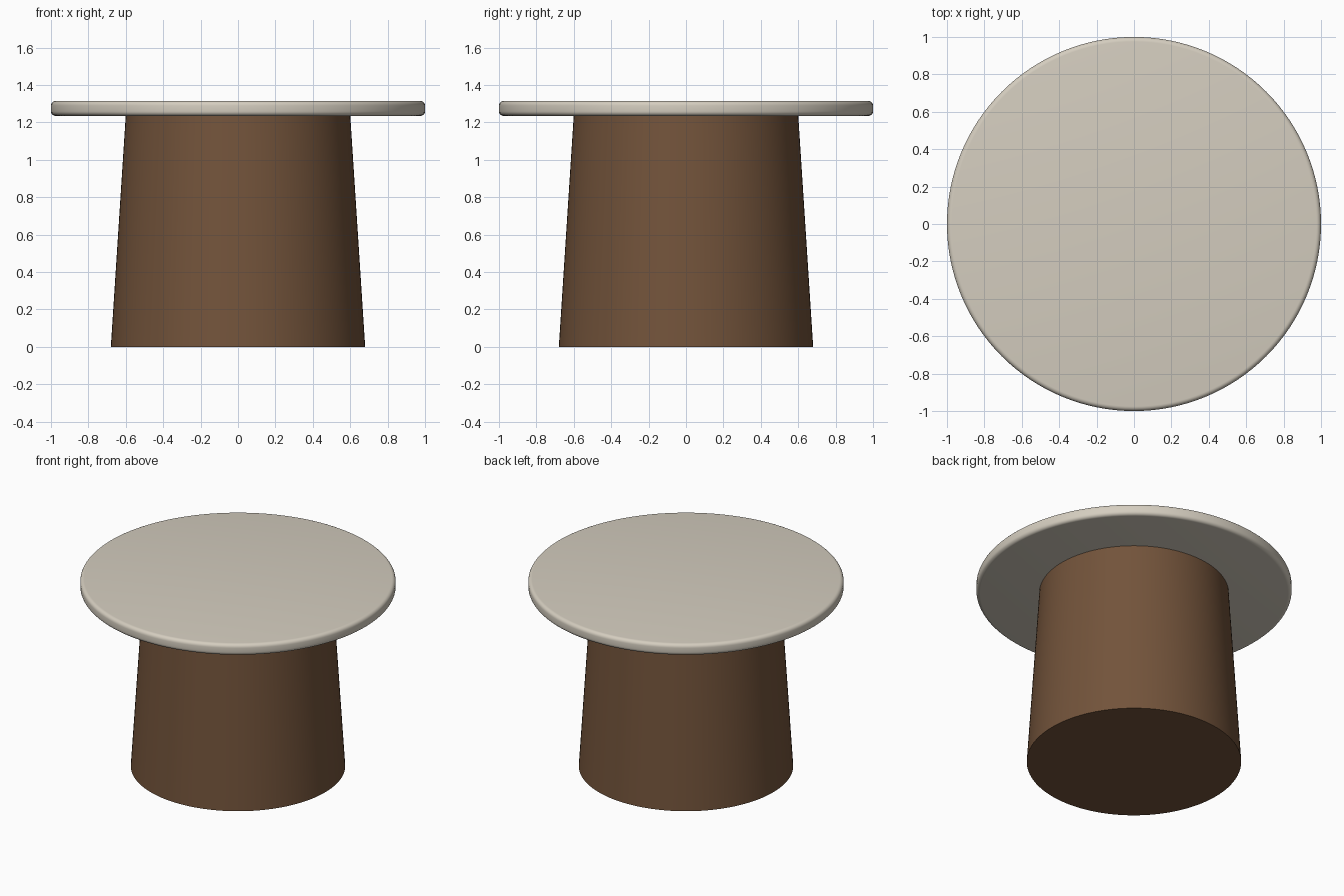
import bpy
import math

cube = bpy.data.objects.get("Cube")
if cube:
    bpy.data.objects.remove(cube, do_unlink=True)


def make_material(name, colour):
    mat = bpy.data.materials.new(name)
    mat.use_nodes = True
    mat.diffuse_color = colour
    mat.node_tree.nodes["Principled BSDF"].inputs["Base Color"].default_value = colour
    return mat


def make_round(name, r_bottom, r_top, z_bottom, z_top, mat):
    bpy.ops.mesh.primitive_cone_add(
        vertices=128, radius1=r_bottom, radius2=r_top, depth=z_top - z_bottom,
        location=(0, 0, (z_bottom + z_top) / 2))
    obj = bpy.context.object
    obj.name = name
    obj.data.materials.append(mat)
    return obj


stone = make_material("pale stone", (0.66, 0.61, 0.52, 1))
wood = make_material("brown wood", (0.17, 0.087, 0.043, 1))

# Tapered drum base
base = make_round("drum_base", 0.68, 0.6, 0, 1.24, wood)
bpy.ops.object.shade_smooth_by_angle(angle=math.radians(30))

# Round table top with a softened rim
top = make_round("table_top", 1, 1, 1.235, 1.315, stone)
bevel = top.modifiers.new("rounded_rim", "BEVEL")
bevel.width = 0.025
bevel.segments = 5
bevel.limit_method = "ANGLE"
bevel.angle_limit = math.radians(40)
bpy.ops.object.modifier_apply(modifier=bevel.name)
bpy.ops.object.shade_smooth_by_angle(angle=math.radians(30))
